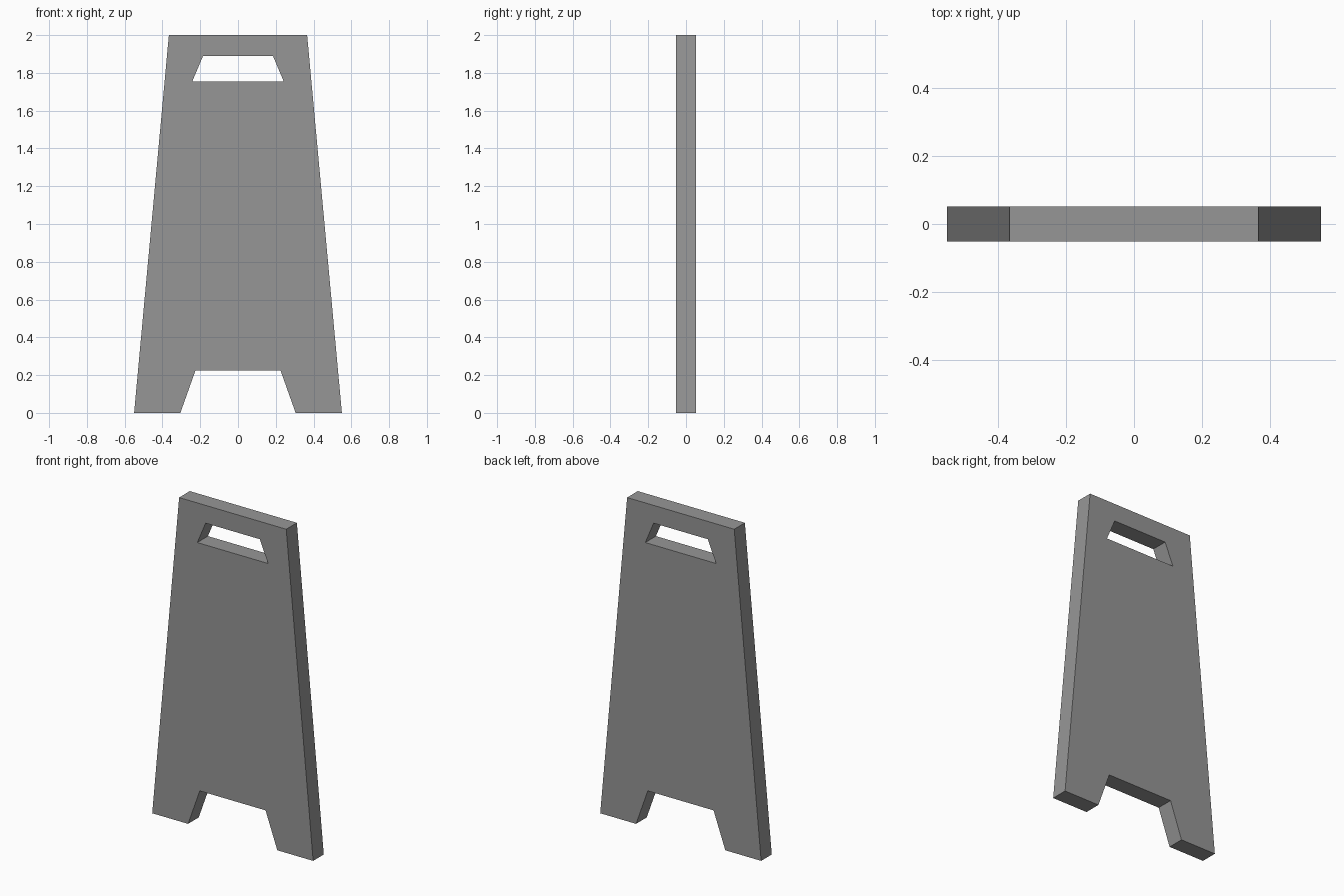
import bpy, math

if "Cube" in bpy.data.objects:
    bpy.data.objects.remove(bpy.data.objects["Cube"])

grey = bpy.data.materials.new("mid grey")
grey.diffuse_color = (0.305, 0.305, 0.305, 1)
grey.use_nodes = True
grey.node_tree.nodes["Principled BSDF"].inputs["Base Color"].default_value = grey.diffuse_color


def mirrored(half):
    """Close a right-hand half outline with its mirror image across x = 0."""
    return half + [(-x, z) for x, z in reversed(half)]


# Tapered board with a foot notch, and the carrying slot near the top
board_outline = mirrored([(0.225, 0.225), (0.305, 0), (0.55, 0), (0.366, 2)])
handle_slot = mirrored([(0.242, 1.755), (0.185, 1.89)])

# Flat filled profile, thickened evenly to both sides
profile = bpy.data.curves.new("sign_board", 'CURVE')
profile.dimensions = '2D'
profile.fill_mode = 'BOTH'
profile.extrude = 0.052
for outline in (board_outline, handle_slot):
    spline = profile.splines.new('POLY')
    spline.points.add(len(outline) - 1)
    for point, (x, z) in zip(spline.points, outline):
        point.co = (x, z, 0, 1)
    spline.use_cyclic_u = True
profile.materials.append(grey)

# Stand the board upright and turn it into a mesh
board = bpy.data.objects.new("sign_board", profile)
bpy.context.collection.objects.link(board)
board.rotation_euler.x = math.pi / 2
bpy.context.view_layer.objects.active = board
board.select_set(True)
bpy.ops.object.convert(target='MESH')
bpy.ops.object.transform_apply(location=False, rotation=True, scale=False)

# Weld the rims and face every side outward
bpy.ops.object.mode_set(mode='EDIT')
bpy.ops.mesh.select_all(action='SELECT')
bpy.ops.mesh.remove_doubles(threshold=0.0001)
bpy.ops.mesh.normals_make_consistent(inside=False)
bpy.ops.object.mode_set(mode='OBJECT')
bpy.ops.object.shade_flat()
